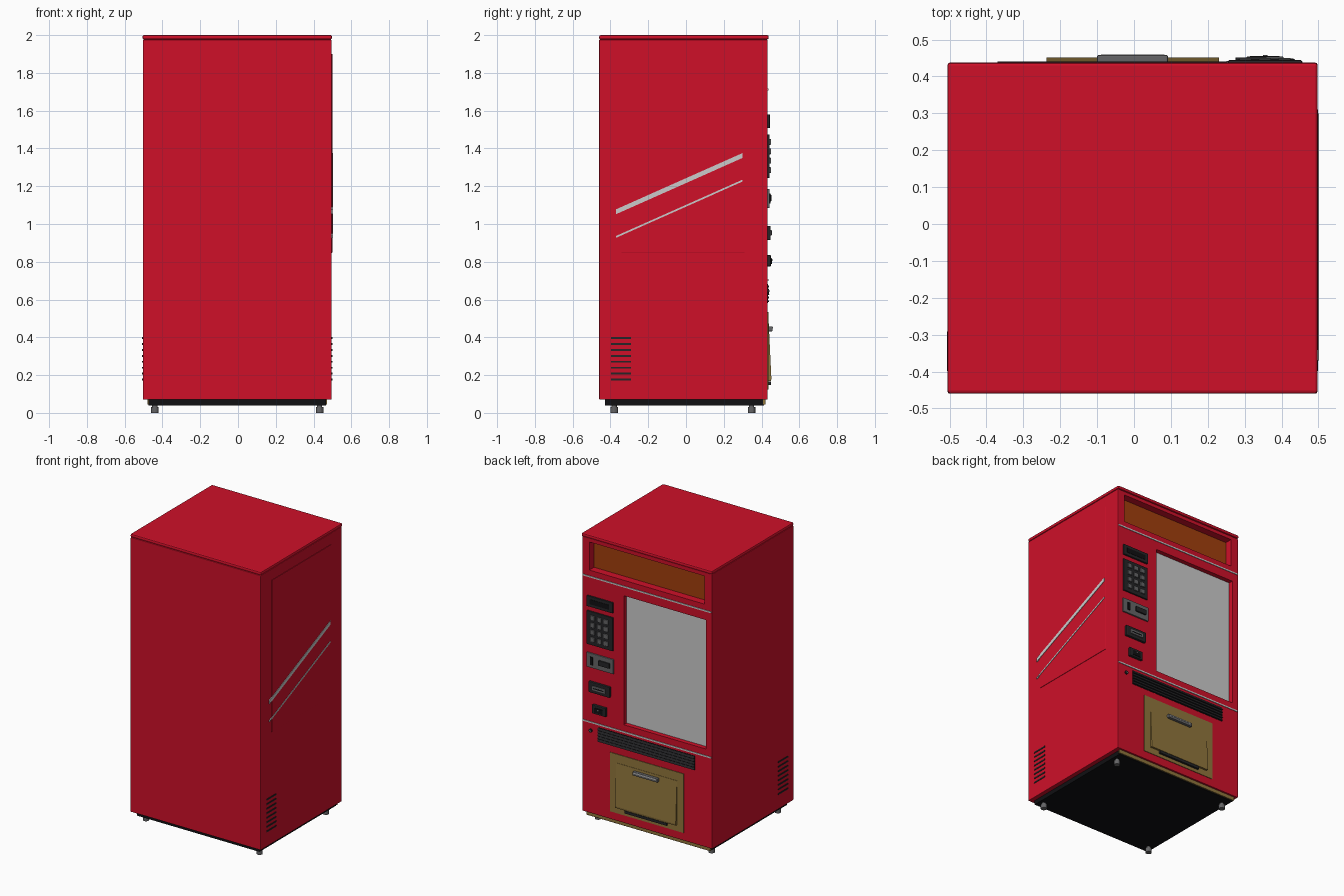
import bpy, bmesh, math
from mathutils import Matrix

if "Cube" in bpy.data.objects:
    bpy.data.objects.remove(bpy.data.objects["Cube"])


def mat(name, r, g, b):
    m = bpy.data.materials.new(name)
    m.diffuse_color = (r, g, b, 1)
    m.use_nodes = True
    m.node_tree.nodes["Principled BSDF"].inputs["Base Color"].default_value = m.diffuse_color
    return m


RED = mat("red_paint", 0.62, 0.005, 0.022)
GOLD = mat("bronze", 0.28, 0.18, 0.045)
ORANGE = mat("amber_panel", 0.36, 0.05, 0.004)
DARK = mat("dark_plastic", 0.018, 0.018, 0.02)
BLACK = mat("black", 0.005, 0.005, 0.006)
MID = mat("mid_grey", 0.13, 0.13, 0.135)
CX = -0.004   # cabinet centre, shifted by the proud side panel
F = 0.432     # y of the detailed face


def finish(name, bm, m):
    bmesh.ops.recalc_face_normals(bm, faces=bm.faces)
    me = bpy.data.meshes.new(name)
    bm.to_mesh(me)
    bm.free()
    ob = bpy.data.objects.new(name, me)
    bpy.context.collection.objects.link(ob)
    if m:
        me.materials.append(m)
    return ob


def box(name, x, y, z, m=None, bevel=0):
    bm = bmesh.new()
    bmesh.ops.create_cube(bm, size=1)
    for v in bm.verts:
        for i, (a, b) in enumerate((x, y, z)):
            v.co[i] = a if v.co[i] < 0 else b
    if bevel:
        bmesh.ops.bevel(bm, geom=bm.edges[:], offset=bevel, segments=2, affect='EDGES', profile=0.5)
    return finish(name, bm, m)


def cyl(name, loc, r, depth, m, axis='Z', sides=16):
    bm = bmesh.new()
    bmesh.ops.create_cone(bm, cap_ends=True, segments=sides, radius1=r, radius2=r, depth=depth)
    if axis == 'Y':
        bmesh.ops.rotate(bm, verts=bm.verts, matrix=Matrix.Rotation(math.pi / 2, 3, 'X'))
    bmesh.ops.translate(bm, verts=bm.verts, vec=loc)
    return finish(name, bm, m)


def prism_x(name, x0, x1, profile, m=None):
    # side profile of (y, z) points extruded along x
    bm = bmesh.new()
    f = bm.faces.new([bm.verts.new((x0, y, z)) for y, z in profile])
    ex = bmesh.ops.extrude_face_region(bm, geom=[f])
    bmesh.ops.translate(bm, verts=[g for g in ex['geom'] if isinstance(g, bmesh.types.BMVert)],
                        vec=(x1 - x0, 0, 0))
    return finish(name, bm, m)


def on_face(name, x, z, depth, m=None, bevel=0, start=F - 0.004):
    return box(name, x, (start, F + depth), z, m, bevel)


# cabinet with recesses for the sign and the display window
cabinet = box("cabinet", (CX - 0.5, CX + 0.5), (-0.46, F), (0.07, 1.976), RED, 0.004)
recesses = {"sign": ((-0.446, 0.44), (1.755, 1.95), 0.055),
            "window": ((-0.457, 0.175), (0.752, 1.648), 0.035)}
for name, (x, z, d) in recesses.items():
    cutter = box(name + "_cutter", x, (F - d, F + 0.1), z)
    cutter.hide_render = True
    cutter.hide_viewport = True
    mod = cabinet.modifiers.new(name, 'BOOLEAN')
    mod.object = cutter
    mod.operation = 'DIFFERENCE'
    mod.solver = 'EXACT'
bpy.context.view_layer.update()
baked = bpy.data.meshes.new_from_object(cabinet.evaluated_get(bpy.context.evaluated_depsgraph_get()))
cabinet.modifiers.clear()
cabinet.data = baked
for name in recesses:
    bpy.data.objects.remove(bpy.data.objects[name + "_cutter"])

box("roof_cap", (CX - 0.502, CX + 0.502), (-0.46, 0.438), (1.977, 2.0), RED, 0.008)
box("sign_panel", (-0.445, 0.439), (F - 0.056, F - 0.05), (1.756, 1.949), ORANGE)
box("display_glass", (-0.456, 0.174), (F - 0.036, F - 0.03), (0.753, 1.647))

# horizontal silver trims
for label, z in (("upper", 1.712), ("lower", 0.703)):
    on_face(label + "_trim", (CX - 0.494, CX + 0.494), (z - 0.005, z + 0.005), 0.004)

# base and feet
box("plinth", (-0.474, 0.466), (-0.43, 0.412), (0.04, 0.072), BLACK)
box("kick_plate", (-0.48, 0.472), (0.408, 0.42), (0.045, 0.072), GOLD)
for i, (x, y) in enumerate((x, y) for x in (-0.44, 0.432) for y in (-0.38, 0.347)):
    cyl(f"foot_{i}", (x, y, 0.015), 0.02, 0.03, MID)
    cyl(f"foot_stem_{i}", (x, y, 0.035), 0.014, 0.02, MID)

# price display
on_face("price_display", (0.255, 0.455), (1.507, 1.58), 0.012, DARK, 0.003)
on_face("price_screen", (0.28, 0.43), (1.527, 1.56), 0.014, BLACK)

# keypad
on_face("keypad", (0.255, 0.455), (1.243, 1.475), 0.010, DARK, 0.003)
for r in range(4):
    for c in range(3):
        x, z = 0.302 + c * 0.053, 1.285 + r * 0.05
        on_face(f"key_{r}_{c}", (x - 0.017, x + 0.017), (z - 0.016, z + 0.016), 0.018, MID, 0.003)

# coin unit
on_face("coin_plate", (0.25, 0.457), (1.085, 1.185), 0.010, MID, 0.003)
on_face("coin_slot", (0.405, 0.425), (1.108, 1.162), 0.016, BLACK)
on_face("coin_button", (0.275, 0.36), (1.12, 1.155), 0.020, DARK, 0.003)

# note reader
on_face("note_reader", (0.275, 0.437), (0.915, 0.99), 0.016, DARK, 0.005)
on_face("note_mouth", (0.305, 0.405), (0.938, 0.968), 0.022, MID, 0.003)
on_face("note_slot", (0.315, 0.395), (0.95, 0.956), 0.024, BLACK)

# coin return cup
on_face("coin_return", (0.303, 0.41), (0.775, 0.836), 0.018, DARK, 0.005)
on_face("coin_return_flap", (0.325, 0.388), (0.787, 0.82), 0.022, BLACK, 0.002)
cyl("coin_return_pin", (0.356, F + 0.022, 0.81), 0.006, 0.008, MID, 'Y', 12)

# lock
cyl("lock", (0.428, F + 0.002, 0.645), 0.012, 0.012, DARK, 'Y')
cyl("lock_core", (0.428, F + 0.006, 0.645), 0.006, 0.008, MID, 'Y', 12)

# louvred grille
on_face("grille_back", (-0.37, 0.373), (0.582, 0.682), 0.002, BLACK)
for i in range(5):
    z = 0.586 + i * 0.0195
    prism_x(f"grille_slat_{i}", -0.37, 0.373,
            [(F, z + 0.014), (F + 0.003, z + 0.014), (F + 0.009, z), (F, z)], DARK)

# delivery door: frame, sloping flap, handle and lower slot
on_face("door_frame", (-0.287, 0.28), (0.125, 0.535), 0.004, GOLD)
prism_x("door_flap", -0.237, 0.23,
        [(F, 0.475), (F + 0.006, 0.475), (F + 0.02, 0.18), (F + 0.018, 0.168), (F, 0.168)], GOLD)
on_face("door_handle", (-0.1, 0.092), (0.432, 0.458), 0.026, MID, 0.004)
on_face("door_handle_lip", (-0.09, 0.082), (0.448, 0.455), 0.028)
on_face("door_slot", (-0.165, 0.158), (0.148, 0.166), 0.018, DARK)

# raised panel and diagonal stripes on the right side
XR = CX + 0.5
box("side_panel", (XR - 0.004, XR + 0.003), (-0.342, 0.31), (0.847, 1.9), RED, 0.001)
for label, z, w in (("wide", 1.065, 0.013), ("thin", 0.932, 0.005)):
    prism_x(label + "_stripe", XR, XR + 0.006,
            [(-0.37, z - w), (0.3, z + 0.298 - w), (0.3, z + 0.298 + w), (-0.37, z + w)])

# side vents
for side, x in (("left", CX - 0.5), ("right", XR)):
    for i in range(8):
        z = 0.176 + i * 0.0315
        box(f"{side}_vent_{i}", (x - 0.003, x + 0.003), (-0.398, -0.292), (z - 0.005, z + 0.005), DARK)
